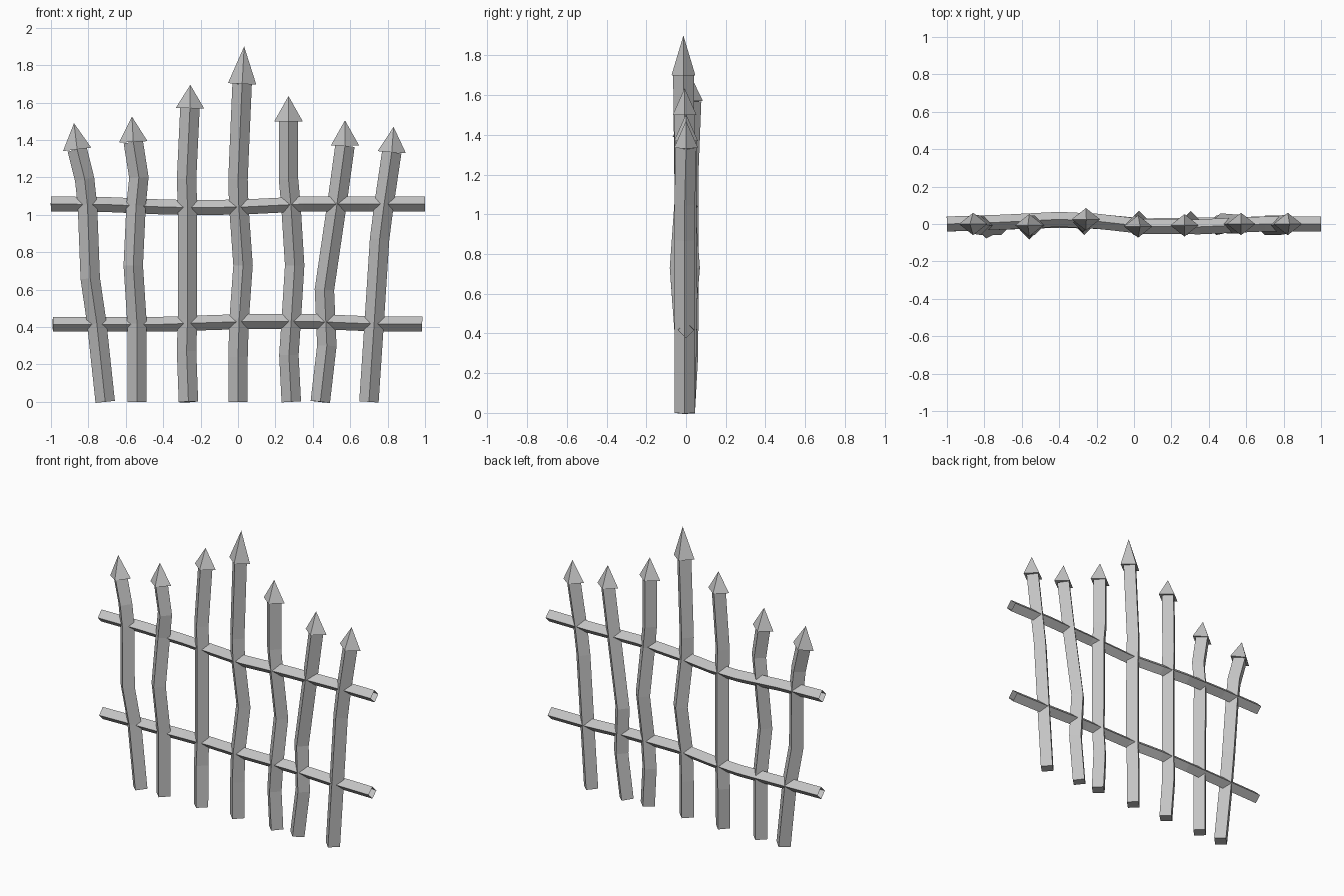
import bpy, bmesh
from mathutils import Vector

cube = bpy.data.objects.get("Cube")
if cube:
    bpy.data.objects.remove(cube)

# Single grey iron material
iron = bpy.data.materials.new("grey_iron")
iron.use_nodes = True
GREY = (0.55, 0.55, 0.55, 1)
iron.diffuse_color = GREY
iron.node_tree.nodes["Principled BSDF"].inputs["Base Color"].default_value = GREY


def finish(bm, name):
    bmesh.ops.recalc_face_normals(bm, faces=bm.faces)
    mesh = bpy.data.meshes.new(name)
    bm.to_mesh(mesh)
    bm.free()
    mesh.materials.append(iron)
    obj = bpy.data.objects.new(name, mesh)
    bpy.context.collection.objects.link(obj)


def diamond(bm, centre, side, depth):
    """Four vertices: a square section standing on its corner."""
    return [bm.verts.new(centre + o) for o in (side, depth, -side, -depth)]


def bridge(bm, a, b):
    for i in range(4):
        j = (i + 1) % 4
        bm.faces.new((a[i], a[j], b[j], b[i]))


def sweep(name, path, radius, depth_axis, capped):
    """Carry a diamond section along a bent path."""
    bm = bmesh.new()
    pts = [Vector(p) for p in path]
    rings = []
    for i, p in enumerate(pts):
        tangent = (pts[min(i + 1, len(pts) - 1)] - pts[max(i - 1, 0)]).normalized()
        side = depth_axis.cross(tangent).normalized()
        rings.append(diamond(bm, p, side * radius, tangent.cross(side) * radius))
    for a, b in zip(rings, rings[1:]):
        bridge(bm, a, b)
    if capped:
        bm.faces.new(rings[0])
        bm.faces.new(rings[-1])
    finish(bm, name)


def spearhead(name, base, tip):
    """Four-sided point, tilted along the end of its bar."""
    bm = bmesh.new()
    base, tip = Vector(base), Vector(tip)
    axis = (tip - base).normalized()
    side = Vector((0, 1, 0)).cross(axis).normalized()
    ring = diamond(bm, base, side * 0.076, axis.cross(side) * 0.06)
    apex = bm.verts.new(tip)
    bm.faces.new(ring)
    for i in range(4):
        bm.faces.new((ring[i], ring[(i + 1) % 4], apex))
    finish(bm, name)


# Upright bars: bent centre lines (x, y, z); the last point is the spear tip
F = -0.007
bars = [
    [(-.71, F, 0), (-.755, F, .42), (-.79, -.025, .66), (-.805, F, 1.05),
     (-.82, F, 1.19), (-.86, 0, 1.35), (-.877, 0, 1.49)],
    [(-.54, F, 0), (-.54, F, .42), (-.56, -.03, .73), (-.545, F, 1.05),
     (-.53, F, 1.2), (-.56, F, 1.39), (-.567, F, 1.525)],
    [(-.265, F, 0), (-.275, .008, .27), (-.27, .01, .44), (-.27, .01, 1.04),
     (-.275, .01, 1.19), (-.257, .025, 1.57), (-.255, .025, 1.695)],
    [(0, F, 0), (0, F, .24), (.006, F, .44), (.027, .018, .73),
     (.004, F, 1.05), (0, F, 1.19), (.022, -.013, 1.7), (.033, -.013, 1.9)],
    [(.285, F, 0), (.272, F, .25), (.285, F, .44), (.303, .018, .73),
     (.283, F, 1.05), (.27, F, 1.19), (.27, F, 1.5), (.27, F, 1.635)],
    [(.44, F, 0), (.475, 0, .3), (.462, .005, .6), (.528, 0, 1.05),
     (.572, 0, 1.37), (.572, 0, 1.505)],
    [(.7, F, 0), (.728, F, .42), (.757, F, .87), (.78, F, 1.05),
     (.822, 0, 1.335), (.832, 0, 1.47)],
]
for n, path in enumerate(bars, 1):
    sweep(f"upright_bar_{n}", path[:-1], 0.052, Vector((0, 1, 0)), True)
    spearhead(f"spearhead_{n}", path[-2], path[-1])

# Cross rails: hollow, open at both ends
rails = {
    "upper_rail": [(-1, 0, 1.058), (-.7, .01, 1.055), (-.4, .025, 1.042), (-.2, .015, 1.038),
                   (.05, -.013, 1.043), (.35, -.015, 1.058), (.7, 0, 1.058), (1, 0, 1.058)],
    "lower_rail": [(-.99, 0, .415), (-.4, .02, .415), (-.2, .014, .422),
                   (.05, -.01, .43), (.4, -.005, .43), (.7, 0, .418), (.985, 0, .416)],
}
for name, path in rails.items():
    sweep(name, path, 0.04, Vector((0, 0, 1)), False)
